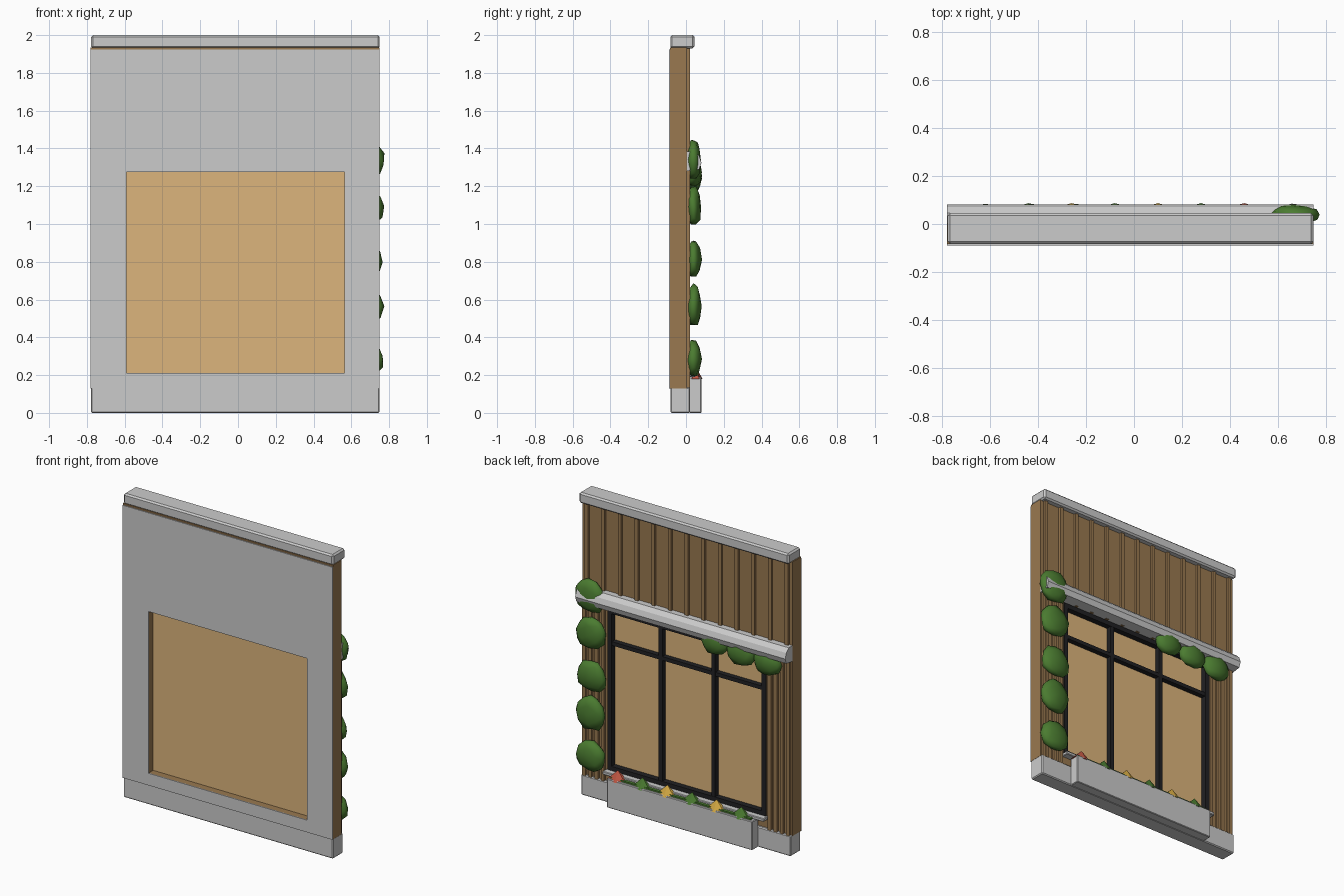
import bpy, bmesh, random
from mathutils import Vector, Matrix

if "Cube" in bpy.data.objects:
    bpy.data.objects.remove(bpy.data.objects["Cube"])

random.seed(4)

def mat(name, c):
    m = bpy.data.materials.new(name)
    m.diffuse_color = (*c, 1)
    m.use_nodes = True
    m.node_tree.nodes["Principled BSDF"].inputs["Base Color"].default_value = m.diffuse_color
    return m

WOOD = mat("wood", (0.32, 0.19, 0.08))
DARK = mat("dark_frame", (0.015, 0.015, 0.017))
GLASS = mat("warm_pane", (0.72, 0.46, 0.20))
LEAF = mat("leaf", (0.07, 0.20, 0.03))
RED = mat("red_flower", (0.55, 0.10, 0.06))
YELLOW = mat("yellow_flower", (0.70, 0.42, 0.06))

def finish(name, bm, m=None):
    bmesh.ops.recalc_face_normals(bm, faces=bm.faces)
    me = bpy.data.meshes.new(name)
    bm.to_mesh(me)
    bm.free()
    ob = bpy.data.objects.new(name, me)
    bpy.context.collection.objects.link(ob)
    if m:
        me.materials.append(m)
    return ob

def boxes(name, items, m=None, bevel=0):
    """Each item is (x0, x1, y0, y1, z0, z1)."""
    bm = bmesh.new()
    for x0, x1, y0, y1, z0, z1 in items:
        M = Matrix.Translation(((x0+x1)/2, (y0+y1)/2, (z0+z1)/2)) @ Matrix.Diagonal((x1-x0, y1-y0, z1-z0, 1))
        bmesh.ops.create_cube(bm, size=1, matrix=M)
    ob = finish(name, bm, m)
    if bevel:
        b = ob.modifiers.new("bevel", 'BEVEL')
        b.width, b.segments = bevel, 1
    return ob

def ring(name, outer, inner, y0, y1, m=None):
    """Rectangular slab with a rectangular opening; bounds are (x0, x1, z0, z1)."""
    bm = bmesh.new()
    def loop(b, y):
        x0, x1, z0, z1 = b
        return [bm.verts.new((x, y, z)) for x, z in ((x0, z0), (x1, z0), (x1, z1), (x0, z1))]
    L = [loop(outer, y0), loop(outer, y1), loop(inner, y1), loop(inner, y0)]
    for k in range(4):
        a, b = L[k], L[(k+1) % 4]
        for i in range(4):
            j = (i+1) % 4
            bm.faces.new((a[i], a[j], b[j], b[i]))
    return finish(name, bm, m)

X0, X1 = -0.78, 0.75
W = (-0.59, 0.565, 0.21, 1.275)   # window opening

# Wall with plaster face, base and cap
ring("wood_wall", (X0, X1, 0.13, 1.935), W, -0.084, 0.005, WOOD)
ring("plaster_face", (X0, X1, 0.13, 1.925), W, -0.09, -0.084)
boxes("base_plinth", [(-0.778, X1, -0.083, 0.022, 0, 0.135)], bevel=0.006)
boxes("top_cap", [(-0.778, X1, -0.083, 0.045, 1.93, 2.0)], bevel=0.01)

# Cladding battens above and beside the window
xs = [-0.745 + i*0.1215 for i in range(13)]
boxes("upper_battens", [(x-0.012, x+0.012, 0.003, 0.02, 1.28, 1.932) for x in xs], WOOD)
side = [-0.755, -0.71, -0.665, -0.62, 0.595, 0.64, 0.685, 0.73]
boxes("side_battens", [(x-0.012, x+0.012, 0.003, 0.02, 0.13, 1.30) for x in side], WOOD)

# Window
boxes("window_pane", [(W[0], W[1], -0.04, -0.025, W[2], W[3])], GLASS)
ring("window_frame", W, (W[0]+0.03, W[1]-0.03, W[2]+0.03, W[3]-0.03), -0.025, 0.012, DARK)
bars = [(x-0.014, x+0.014, -0.025, 0.01, W[2], W[3]) for x in (-0.205, 0.18)]
boxes("mullions", bars + [(W[0], W[1], -0.025, 0.008, 1.035, 1.06)], DARK)

# Gutter-like lintel extruded along x
prof = [(0.004, 1.385), (0.045, 1.385), (0.07, 1.36), (0.082, 1.325), (0.07, 1.29), (0.004, 1.28)]
bm = bmesh.new()
ends = [[bm.verts.new((x, y, z)) for y, z in prof] for x in (X0, X1)]
for e in ends:
    bm.faces.new(e)
for i in range(6):
    j = (i+1) % 6
    bm.faces.new((ends[0][i], ends[0][j], ends[1][j], ends[1][i]))
finish("window_lintel", bm)

# Sill, planter and soil strip
boxes("window_sill", [(-0.60, 0.575, -0.02, 0.05, 0.19, 0.212)], bevel=0.004)
boxes("planter", [(-0.54, 0.52, 0.018, 0.082, 0, 0.19)], bevel=0.004)
boxes("planter_greenery", [(-0.52, 0.50, 0.04, 0.07, 0.18, 0.2)], LEAF)

# Low faceted flower clumps
for i, m in enumerate((RED, LEAF, YELLOW, LEAF, YELLOW, LEAF)):
    bm = bmesh.new()
    M = Matrix.Translation((0.46 - 0.18*i, 0.05, 0.215)) @ Matrix.Diagonal((0.08, 0.037, 0.07, 1))
    bmesh.ops.create_cone(bm, cap_ends=True, segments=6, radius1=1, radius2=0, depth=1, matrix=M)
    finish(f"flower_clump_{i+1}", bm, m)

# Ivy clumps: jittered flattened spheres, trimmed near their base
def clump(name, x, z, rx, rz):
    bm = bmesh.new()
    bmesh.ops.create_icosphere(bm, subdivisions=2, radius=1)
    R = Matrix.Rotation(random.uniform(0, 6), 3, 'Y')
    for v in bm.verts:
        c = (R @ v.co) * random.uniform(0.93, 1.07)
        c.z = max(c.z, -0.85)
        v.co = Vector((min(x + c.x*rx, 0.775), 0.04 + c.y*0.042, z + c.z*rz))
    ob = finish(name, bm, LEAF)
    for p in ob.data.polygons:
        p.use_smooth = True

for i, (x, z, rz) in enumerate(((0.665, 0.285, 0.105), (0.665, 0.565, 0.118), (0.66, 0.81, 0.105),
                                (0.665, 1.09, 0.108), (0.67, 1.335, 0.112))):
    clump(f"ivy_clump_{i+1}", x, z, 0.107, rz)
for i, (x, z) in enumerate(((-0.24, 1.275), (-0.43, 1.255), (-0.62, 1.24))):
    clump(f"hanging_clump_{i+1}", x, z, 0.1, 0.085)
